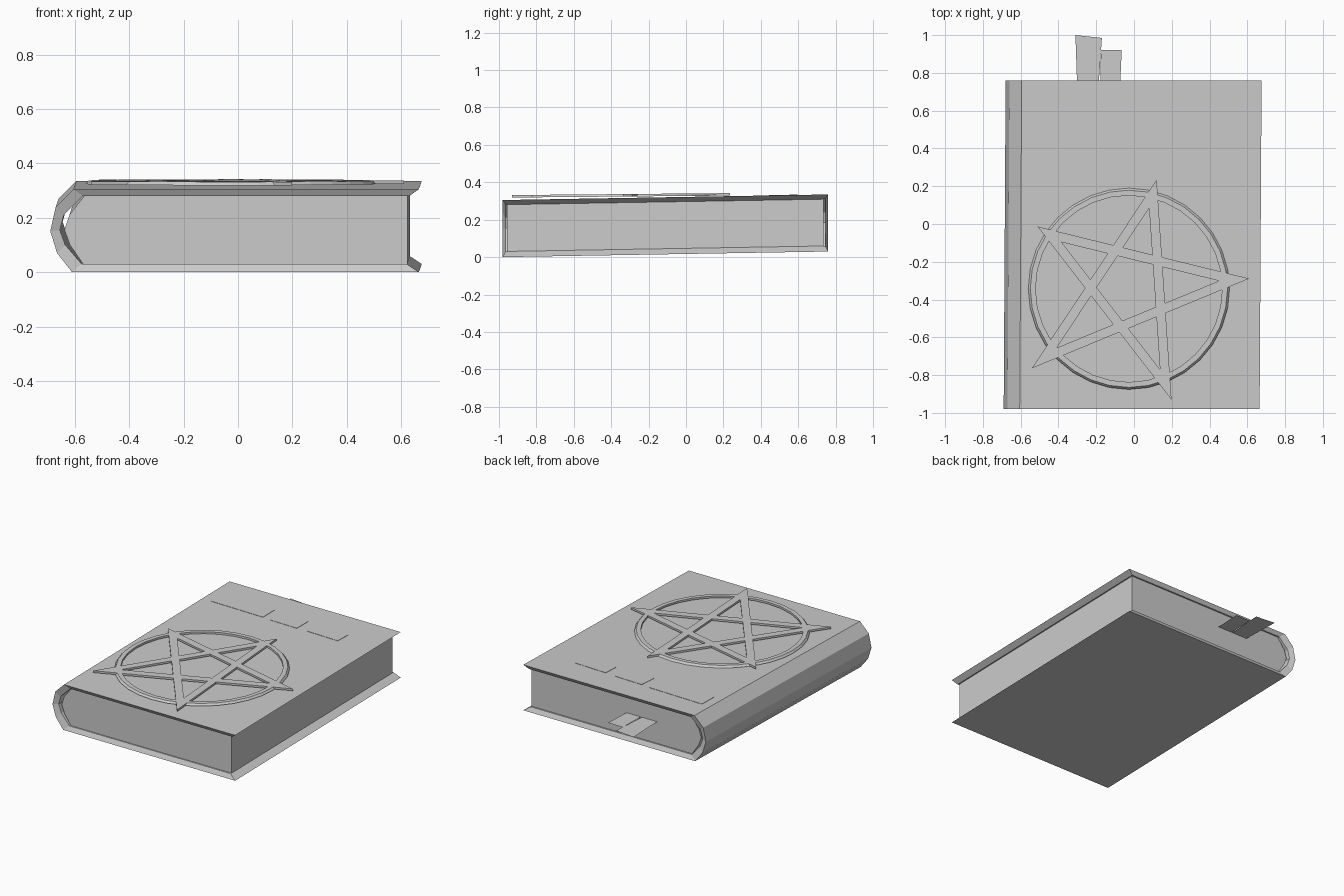
import bpy, math
from mathutils import Vector
from mathutils.geometry import intersect_line_line_2d as _seg

if "Cube" in bpy.data.objects:
    bpy.data.objects.remove(bpy.data.objects["Cube"])


def make(name, verts, faces, lean=True):
    # the whole book leans slightly along its length
    if lean:
        verts = [(x + 0.006 * (y + 0.98), y, z + 0.0172 * (y + 0.98)) for x, y, z in verts]
    me = bpy.data.meshes.new(name)
    me.from_pydata(verts, [], faces)
    ob = bpy.data.objects.new(name, me)
    bpy.context.collection.objects.link(ob)
    return ob


def slabs(name, polys, z0, z1, lean=True):
    """Extrude flat counter-clockwise polygons; z0 and z1 are functions of y."""
    verts, faces = [], []
    for p in polys:
        b, n = len(verts), len(p)
        if sum(p[i][0] * p[(i + 1) % n][1] - p[(i + 1) % n][0] * p[i][1] for i in range(n)) < 0:
            p = p[::-1]
        verts += [(x, y, z0(y)) for x, y in p] + [(x, y, z1(y)) for x, y in p]
        faces.append([b + i for i in reversed(range(n))])
        faces.append([b + n + i for i in range(n)])
        for i in range(n):
            j = (i + 1) % n
            faces.append([b + i, b + j, b + n + j, b + n + i])
    return make(name, verts, faces, lean)


# cover: bent C-shaped board with a rounded spine and bevelled rims
outer = [(0.665, 0), (-0.61, 0), (-0.665, 0.07), (-0.69, 0.15),
         (-0.67, 0.24), (-0.605, 0.305), (0.665, 0.305)]
inner = [(0.62, 0.03), (-0.575, 0.03), (-0.635, 0.1), (-0.655, 0.155),
         (-0.64, 0.21), (-0.57, 0.28), (0.63, 0.28)]
verts, faces = [], []
for o, i in zip(outer, inner):
    verts += [(o[0], -0.98, o[1]), (o[0], 0.76, o[1]), (i[0], 0.745, i[1]), (i[0], -0.965, i[1])]
for k in range(len(outer) - 1):
    a, b = 4 * k, 4 * k + 4
    for s in range(4):
        t = (s + 1) % 4
        faces.append([a + s, a + t, b + t, b + s])
e = 4 * (len(outer) - 1)
faces += [[3, 2, 1, 0], [e, e + 1, e + 2, e + 3]]
make("cover", verts, faces)

# page block, rounded toward the spine
prof = [(0.622, 0.03), (0.622, 0.28), (-0.565, 0.28), (-0.62, 0.21),
        (-0.638, 0.155), (-0.618, 0.1), (-0.57, 0.03)]
n = len(prof)
pv = [(x, y, z) for y in (-0.957, 0.735) for x, z in prof]
pf = [list(reversed(range(n))), list(range(n, 2 * n))]
pf += [[i, (i + 1) % n, n + (i + 1) % n, n + i] for i in range(n)]
make("pages", pv, pf)

# blank label plates on the front cover
labels = [[(-0.545, 0.47), (-0.147, 0.462), (-0.147, 0.585), (-0.545, 0.597)],
          [(-0.09, 0.455), (0.113, 0.45), (0.115, 0.57), (-0.085, 0.577)],
          [(0.19, 0.452), (0.42, 0.445), (0.425, 0.553), (0.192, 0.563)]]
slabs("label_plates", labels, lambda y: 0.303, lambda y: 0.307)


# raised five-pointed star: mitred bars between every second tip
tips = [Vector(p) for p in ((0.10, 0.16), (0.53, -0.295), (0.168, -0.85),
                            (-0.475, -0.71), (-0.447, -0.055))]
mid = sum(tips, Vector((0, 0))) / 5
W = 0.025


def mitre(i):
    u = (tips[(i + 2) % 5] - tips[i]).normalized()
    v = (tips[(i + 3) % 5] - tips[i]).normalized()
    h = (u + v).normalized()
    d = W / math.sin(u.angle(v) / 2)
    return tips[i] - h * d, tips[i] + h * d


ends = [mitre(i) for i in range(5)]
bars = []
for i in range(5):
    a, b = ends[i], ends[(i + 2) % 5]
    bars.append([tuple(a[0]), tuple(b[0]), tuple(b[1]), tuple(a[1])])


def relief_top(y):
    return 0.332 + 0.009 * (y + 0.88)


def relief_base(y):
    return relief_top(y) - 0.013


slabs("star_relief", bars, relief_base, relief_top, lean=False)

# ring around the star
N, C = 32, (-0.027, -0.343)


def on_ring(r, k):
    a = 2 * math.pi * (k % N) / N
    return C[0] + r * math.cos(a), C[1] + r * math.sin(a)


rv, rf = [], []
for k in range(N):
    for r, f in ((0.494, relief_base), (0.533, relief_base), (0.522, relief_top), (0.494, relief_top)):
        x, y = on_ring(r, k)
        rv.append((x, y, f(y)))
    a, b = 4 * k, 4 * ((k + 1) % N)
    rf += [[a + s, b + s, b + (s + 1) % 4, a + (s + 1) % 4][::-1] for s in range(4)]
make("ring_relief", rv, rf, lean=False)

# two flat ribbon bookmarks sticking out of the top of the pages
for name, pts in (("bookmark_long", [(-0.30, 0.70), (-0.19, 0.70), (-0.17, 0.985), (-0.31, 1.0)]),
                  ("bookmark_short", [(-0.18, 0.70), (-0.075, 0.70), (-0.065, 0.92), (-0.175, 0.92)])):
    make(name, [(x, y, 0.205) for x, y in pts], [[0, 1, 2, 3]], lean=False)
